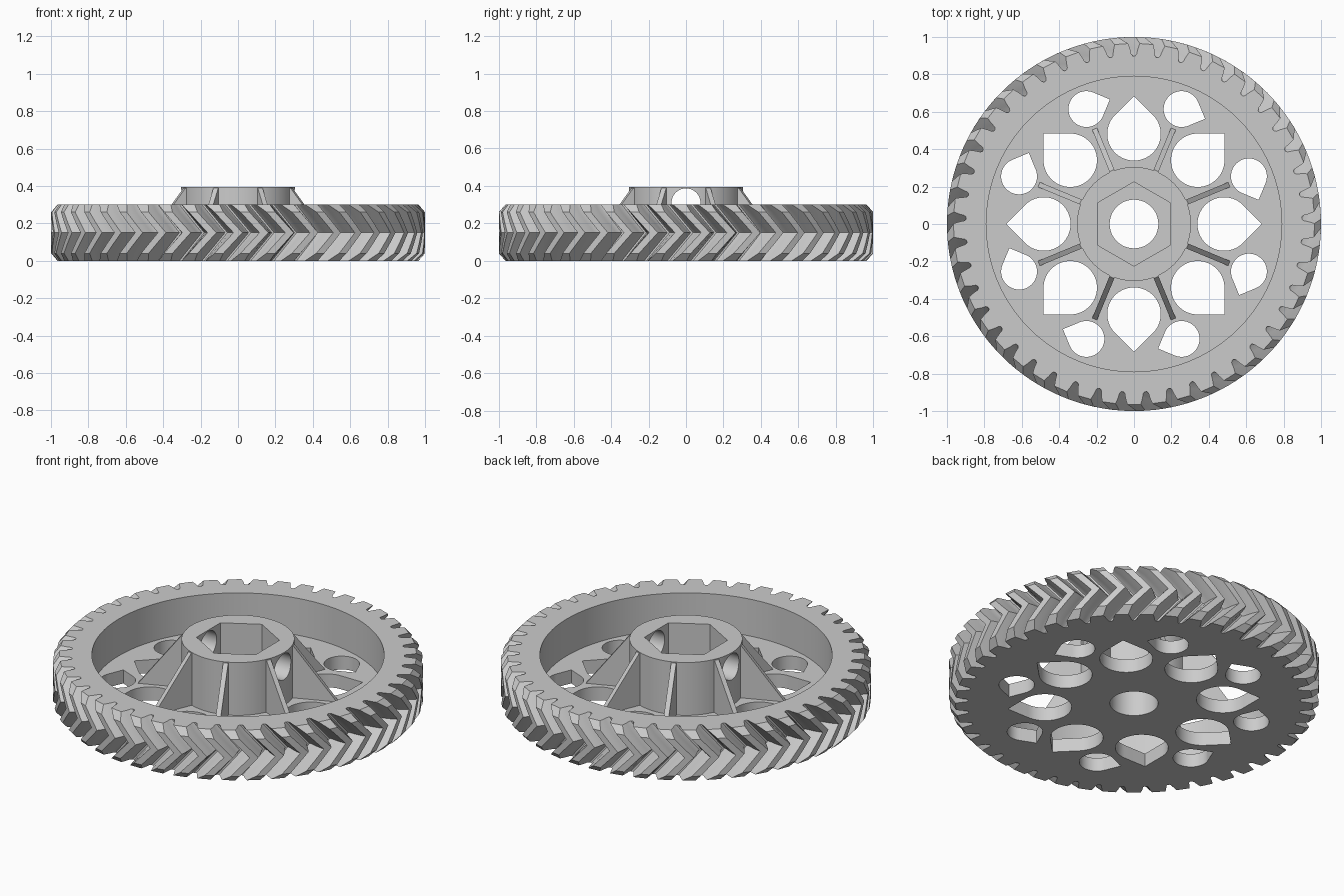
import bpy
import bmesh
from math import sin, cos, pi, radians, sqrt
from mathutils import Matrix

cube = bpy.data.objects.get("Cube")
if cube:
    bpy.data.objects.remove(cube, do_unlink=True)

TEETH = 45
PITCH = 2 * pi / TEETH
HEIGHT, WEB = 0.30, 0.08
ROOT, TIP, CHAMFER_TIP = 0.905, 1.0, 0.965
HUB_R, HUB_TOP, BORE = 0.305, 0.395, 0.13

grey = bpy.data.materials.new("light grey")
grey.use_nodes = True
colour = (0.6, 0.6, 0.6, 1)
grey.diffuse_color = colour
grey.node_tree.nodes["Principled BSDF"].inputs["Base Color"].default_value = colour


def loft(name, loops):
    """Closed solid through equally long loops of points, lowest first."""
    bm = bmesh.new()
    rings = [[bm.verts.new(p) for p in loop] for loop in loops]
    n = len(rings[0])
    for low, high in zip(rings, rings[1:]):
        for i in range(n):
            j = (i + 1) % n
            bm.faces.new((low[i], low[j], high[j], high[i]))
    bm.faces.new(rings[0][::-1])
    bm.faces.new(rings[-1])
    bmesh.ops.recalc_face_normals(bm, faces=bm.faces[:])
    mesh = bpy.data.meshes.new(name)
    bm.to_mesh(mesh)
    bm.free()
    obj = bpy.data.objects.new(name, mesh)
    bpy.context.collection.objects.link(obj)
    return obj


def prism(name, outline, z0, z1):
    return loft(name, [[(x, y, z) for x, y in outline] for z in (z0, z1)])


def circle(r, n=64, start=0.0):
    return [(r * cos(start + 2 * pi * i / n), r * sin(start + 2 * pi * i / n))
            for i in range(n)]


def teardrop(centre_r, angle, r, point_angle, n=40):
    """Circle with a square-cornered point aimed along point_angle."""
    cx, cy = centre_r * cos(angle), centre_r * sin(angle)
    arc = [point_angle + pi / 4 + 1.5 * pi * i / n for i in range(n + 1)]
    pts = [(cx + r * cos(a), cy + r * sin(a)) for a in arc]
    pts.append((cx + r * sqrt(2) * cos(point_angle), cy + r * sqrt(2) * sin(point_angle)))
    return pts


def activate(obj):
    bpy.ops.object.select_all(action='DESELECT')
    obj.select_set(True)
    bpy.context.view_layer.objects.active = obj


def cut(obj, cutter):
    cutter.hide_render = True
    mod = obj.modifiers.new("cut", 'BOOLEAN')
    mod.operation = 'DIFFERENCE'
    mod.solver = 'EXACT'
    mod.object = cutter
    activate(obj)
    bpy.ops.object.modifier_apply(modifier=mod.name)
    bpy.data.objects.remove(cutter, do_unlink=True)


def finish(obj, smooth=True):
    obj.data.materials.clear()
    obj.data.materials.append(grey)
    if smooth:
        activate(obj)
        bpy.ops.object.shade_smooth_by_angle(angle=radians(25))


# Toothed outline at one height, turned by the herringbone twist
def tooth_loop(z, tip):
    twist = PITCH * (1 - abs(z - HEIGHT / 2) / (HEIGHT / 2))
    flank = [(ROOT - 0.006, 0.45)]
    for t in (0.05, 0.4, 0.7, 1):
        r = ROOT + t * (tip - ROOT)
        u = (r - ROOT) / (TIP - ROOT)
        flank.append((r, 0.39 - 0.22 * u ** 1.3))
    profile = [(r, -w) for r, w in flank] + [(r, w) for r, w in flank[::-1]]
    loop = []
    for k in range(TEETH):
        for r, w in profile:
            a = -pi / 2 + (k + w) * PITCH + twist
            loop.append((r * cos(a), r * sin(a), z))
    return loop


# Gear body with chamfered tooth ends
levels = [(0, CHAMFER_TIP), (0.04, TIP), (0.095, TIP), (HEIGHT / 2, TIP),
          (0.205, TIP), (0.26, TIP), (HEIGHT, CHAMFER_TIP)]
gear = loft("gear_body", [tooth_loop(z, tip) for z, tip in levels])
cut(gear, prism("pocket_cutter", circle(0.79, 96), WEB, 0.6))
cut(gear, prism("bore_cutter", circle(BORE), -0.1, 0.6))

# Teardrop openings in the web: large ones point outward, small ones sideways
for k in range(8):
    a = k * pi / 4
    cut(gear, prism("large_hole_cutter", teardrop(0.482, a, 0.143, a), -0.1, 0.2))
    b = a + pi / 8
    cut(gear, prism("small_hole_cutter", teardrop(0.665, b, 0.096, b - pi / 2), -0.1, 0.2))
finish(gear)

# Hub with bore, hexagonal socket and cross hole
hub = prism("hub", circle(HUB_R), WEB, HUB_TOP)
cut(hub, prism("hub_bore_cutter", circle(BORE), 0, 0.6))
cut(hub, prism("socket_cutter", circle(0.225, 6, pi / 2), 0.16, 0.6))
cross = prism("cross_hole_cutter", circle(0.077, 40), -0.5, 0.5)
cross.data.transform(Matrix.Translation((0, 0, 0.31)) @ Matrix.Rotation(pi / 2, 4, 'Y'))
cut(hub, cross)
finish(hub)

# Sloping ribs between hub and web
side = [(HUB_R - 0.02, WEB - 0.01), (0.555, WEB - 0.01), (0.55, WEB),
        (HUB_R + 0.004, HUB_TOP - 0.005), (HUB_R - 0.02, HUB_TOP - 0.005)]
for k in range(8):
    rib = loft(f"rib_{k + 1}", [[(r, y, z) for r, z in side] for y in (-0.014, 0.014)])
    rib.data.transform(Matrix.Rotation(pi / 8 + k * pi / 4, 4, 'Z'))
    finish(rib, smooth=False)
